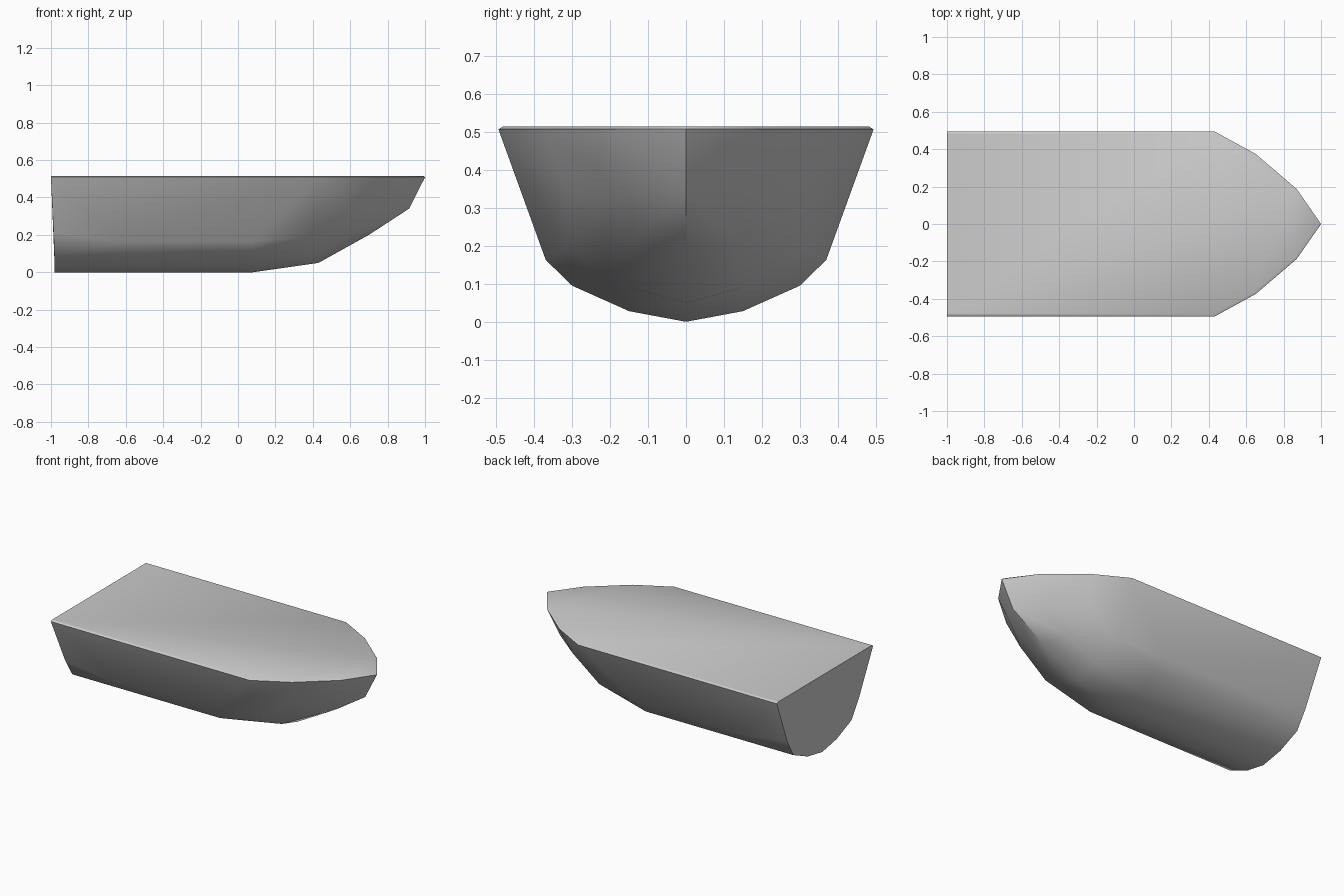
import bpy, bmesh
from math import radians

if "Cube" in bpy.data.objects:
    bpy.data.objects.remove(bpy.data.objects["Cube"])

# Half-breadth points of a closed boat hull: (x, y, z), mirrored across y
deck = [(-1, .495), (.43, .495), (.65, .375), (.87, .187), (1, 0)]
rim = [(x, y, .508) for x, y in deck]
deck_top = [(x if x < 0 else x - .008, max(y - .012, 0), .515) for x, y in deck]
transom = [(-.98, 0, 0), (-.98, .15, .028), (-.982, .30, .095),
           (-.986, .368, .21), (-.993, .418, .34)]
midship = [(-.63, .37, .163), (.08, .37, .163), (.08, .30, .095),
           (.08, .15, .028), (.08, 0, 0)]
bow = [(.43, 0, .05), (.42, .15, .09), (.40, .32, .195),
       (.70, 0, .20), (.62, .14, .21),
       (.915, 0, .34), (.80, .15, .34), (.60, .31, .34)]

# Hull: convex skin around the mirrored points
bm = bmesh.new()
for x, y, z in rim + deck_top + transom + midship + bow:
    for side in ((1, -1) if y > 0 else (1,)):
        bm.verts.new((x, y * side, z))
result = bmesh.ops.convex_hull(bm, input=bm.verts)
loose = [v for v in bm.verts if not v.link_faces]
bmesh.ops.delete(bm, geom=loose, context='VERTS')
bmesh.ops.dissolve_limit(bm, angle_limit=radians(1), verts=bm.verts, edges=bm.edges)
bmesh.ops.recalc_face_normals(bm, faces=bm.faces)

mesh = bpy.data.meshes.new("boat_hull")
bm.to_mesh(mesh)
bm.free()
hull = bpy.data.objects.new("boat_hull", mesh)
bpy.context.collection.objects.link(hull)

# Soft sides, crisp deck and transom edges
bpy.context.view_layer.objects.active = hull
hull.select_set(True)
bpy.ops.object.shade_smooth_by_angle(angle=radians(30))
